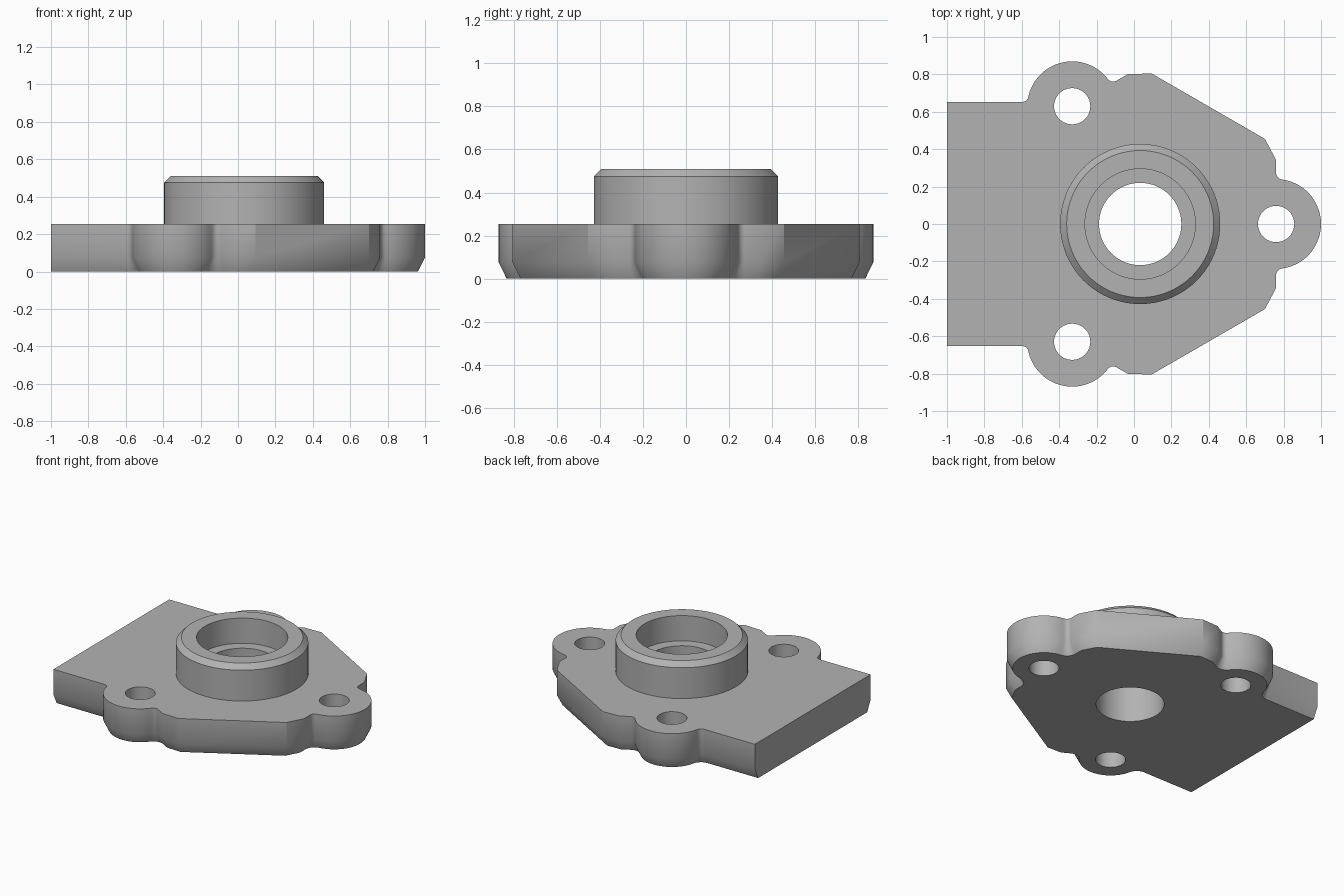
import bpy, bmesh
from math import sin, cos, radians, degrees, atan2, sqrt
from mathutils import Vector

if "Cube" in bpy.data.objects:
    bpy.data.objects.remove(bpy.data.objects["Cube"], do_unlink=True)

steel = bpy.data.materials.new("plain grey metal")
grey = (0.45, 0.45, 0.45, 1)
steel.diffuse_color = grey
steel.use_nodes = True
steel.node_tree.nodes["Principled BSDF"].inputs["Base Color"].default_value = grey

CENTRE = Vector((0.033, 0))   # axis of the bore
REACH = 0.727                 # bore axis to bolt hole
LOBE, FILLET, BOLT = 0.24, 0.035, 0.097
SIDE = 0.652                  # half width of the tail
CHAMFER, CHAMFER_TOP, TOP = 0.037, 0.075, 0.255


def arc(centre, radius, start, end, steps):
    angles = [radians(start + (end - start) * i / steps) for i in range(steps + 1)]
    return [Vector((centre[0] + radius * cos(a), centre[1] + radius * sin(a))) for a in angles]


def circle(centre, radius, steps):
    return arc(centre, radius, 0, 360, steps)[:-1]


def ring(bm, points, z):
    """Closed loop of vertices and edges at one height."""
    verts = [bm.verts.new((p.x, p.y, z)) for p in points]
    for i, v in enumerate(verts):
        bm.edges.new((verts[i - 1], v))
    return verts


def wall(bm, rings):
    """Quads between successive rings."""
    for a, b in zip(rings, rings[1:]):
        for i in range(len(a)):
            bm.faces.new((a[i - 1], a[i], b[i], b[i - 1]))


def cap(bm, z, up):
    """Flat face with holes, filled between all loops at a height."""
    edges = [e for e in bm.edges if all(abs(v.co.z - z) < 1e-5 for v in e.verts)]
    made = bmesh.ops.triangle_fill(bm, use_beauty=True, edges=edges, normal=(0, 0, up))
    for f in made["geom"]:
        if isinstance(f, bmesh.types.BMFace):
            f.normal_update()
            if f.normal.z * up < 0:
                f.normal_flip()


def finish(bm, name):
    mesh = bpy.data.meshes.new(name)
    bm.to_mesh(mesh)
    bm.free()
    mesh.materials.append(steel)
    obj = bpy.data.objects.new(name, mesh)
    bpy.context.collection.objects.link(obj)
    bpy.ops.object.select_all(action='DESELECT')
    obj.select_set(True)
    bpy.context.view_layer.objects.active = obj
    bpy.ops.object.shade_smooth_by_angle(angle=radians(29))
    return obj


def plate_outline():
    """Half outline from the nose lobe to the tail corner, then mirrored."""
    rise = sqrt((LOBE + FILLET) ** 2 - FILLET ** 2)
    turn = degrees(atan2(rise, FILLET))
    nose = arc((REACH, 0), LOBE, 0, turn, 14)
    nose += arc((REACH + FILLET, rise), FILLET, turn + 180, 180, 6)[1:]
    nose += [Vector((REACH, 0.342)), Vector((0.667, 0.455))]
    # Reflect about the axis halfway between two lobes
    c, s = cos(radians(120)), sin(radians(120))
    nose += [Vector((p.x * c + p.y * s, p.x * s - p.y * c)) for p in reversed(nose)]
    half = [p + CENTRE for p in nose]
    # Rear side of the second lobe, blended into the straight tail
    lobe = CENTRE + REACH * Vector((c, s))
    drop = SIDE + FILLET - lobe.y
    back = sqrt((LOBE + FILLET) ** 2 - drop ** 2)
    turn = degrees(atan2(drop, -back))
    half += arc(lobe, LOBE, 120, turn, 8)[1:]
    half += arc((lobe.x - back, SIDE + FILLET), FILLET, turn + 180, 270, 6)[1:]
    half.append(Vector((-1, SIDE)))
    return half + [Vector((p.x, -p.y)) for p in reversed(half[1:])]


def inset(points, d):
    """Mitred inset; the tail end stays square."""
    result = []
    for i, p in enumerate(points):
        before, after = points[i - 1], points[(i + 1) % len(points)]
        n1, n2 = [Vector((e.y, -e.x)).normalized() for e in (p - before, after - p)]
        q = p - d * (n1 + n2) / (1 + n1.dot(n2))
        if p.x < -0.999:
            q.x = -1
        result.append(q)
    return result


# Base plate with chamfered lower edge and bolt holes
bm = bmesh.new()
outline = plate_outline()
wall(bm, [ring(bm, inset(outline, CHAMFER), 0),
          ring(bm, outline, CHAMFER_TOP), ring(bm, outline, TOP)])
for angle in (0, 120, 240):
    a = radians(angle)
    hole = circle(CENTRE + REACH * Vector((cos(a), sin(a))), BOLT, 40)
    wall(bm, [ring(bm, hole, TOP), ring(bm, hole, 0)])
ring(bm, circle(CENTRE, 0.428, 80), TOP)
ring(bm, circle(CENTRE, 0.22, 80), 0)
cap(bm, TOP, 1)
cap(bm, 0, -1)
finish(bm, "base_plate")

# Raised collar with chamfered rim, stepped bore and through hole
bm = bmesh.new()
profile = [(0.428, TOP), (0.428, 0.475), (0.393, 0.51), (0.295, 0.51),
           (0.295, 0.33), (0.22, 0.33), (0.22, 0)]
wall(bm, [ring(bm, circle(CENTRE, r, 80), z) for r, z in profile])
finish(bm, "bore_collar")
